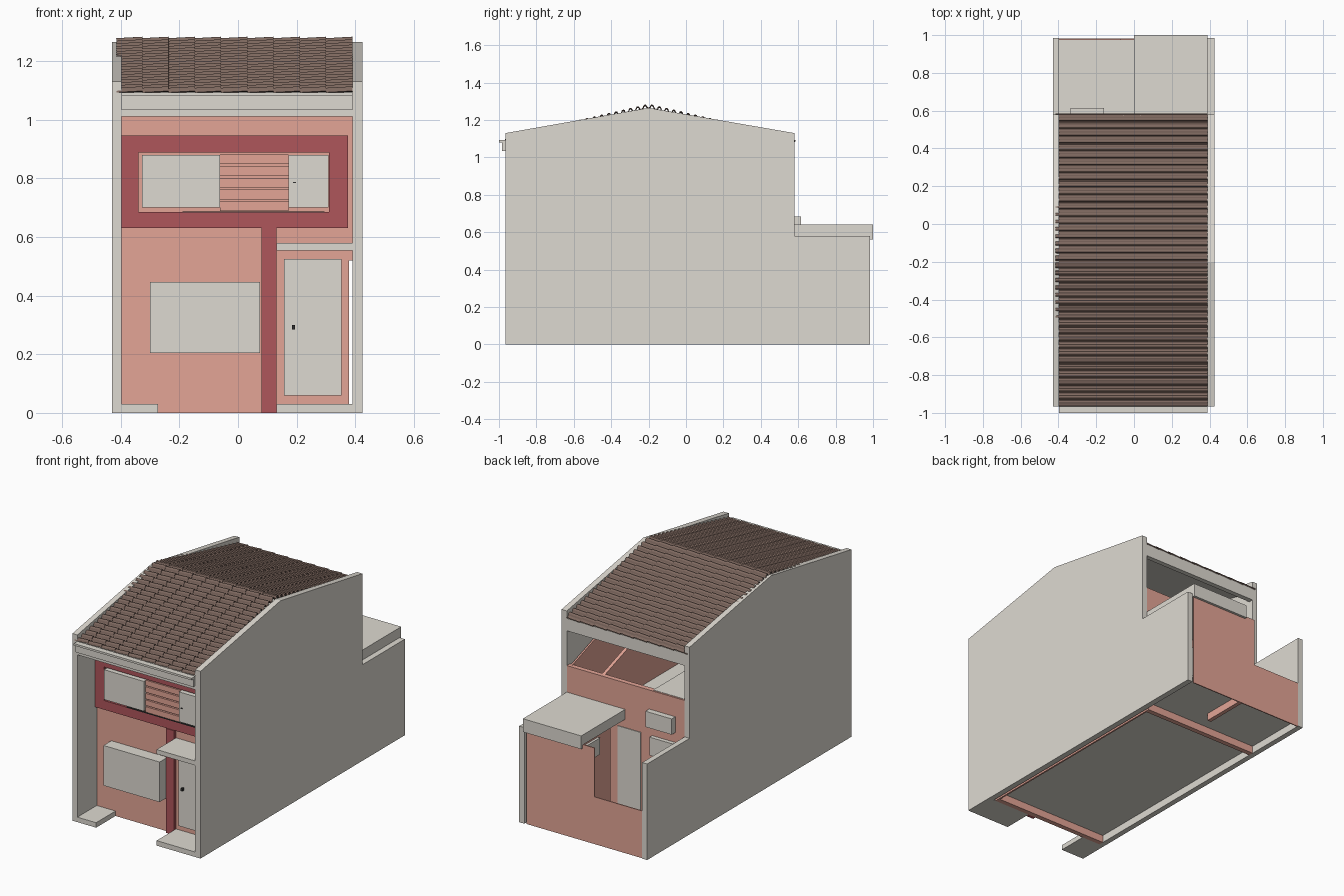
import bpy
import bmesh
import math

default_cube = bpy.data.objects.get("Cube")
if default_cube:
    bpy.data.objects.remove(default_cube, do_unlink=True)


def make_material(name, red, green, blue):
    material = bpy.data.materials.new(name)
    material.use_nodes = True
    colour = (red, green, blue, 1)
    material.diffuse_color = colour
    material.node_tree.nodes["Principled BSDF"].inputs["Base Color"].default_value = colour
    return material


plaster = make_material("pale_plaster", .73, .70, .64)
pink = make_material("pink_paint", .77, .375, .305)
crimson = make_material("crimson_paint", .43, .092, .105)
clay = make_material("brown_clay", .21, .14, .115)
iron = make_material("dark_iron", .03, .03, .03)

# Main planes of the house; INNER is the face beside the narrow left gap
LEFT, INNER, RIGHT = .39, .378, -.397
FRONT, FACADE, REAR, YARD_END = -.965, -.78, .58, .985
RIDGE = -.2


def add_object(name, bm, material):
    bmesh.ops.recalc_face_normals(bm, faces=bm.faces[:])
    mesh = bpy.data.meshes.new(name)
    bm.to_mesh(mesh)
    bm.free()
    mesh.materials.append(material)
    obj = bpy.data.objects.new(name, mesh)
    bpy.context.collection.objects.link(obj)
    return obj


def box(name, material, xs, ys, zs):
    bm = bmesh.new()
    bmesh.ops.create_cube(bm, size=1)
    for vert in bm.verts:
        for axis, (low, high) in enumerate((xs, ys, zs)):
            vert.co[axis] = low if vert.co[axis] < 0 else high
    return add_object(name, bm, material)


def slab_from_profile(name, material, profile, x_start, x_end):
    """Extrude a side profile of (y, z) points across x."""
    bm = bmesh.new()
    face = bm.faces.new([bm.verts.new((x_start, y, z)) for y, z in profile])
    moved = bmesh.ops.extrude_face_region(bm, geom=[face])["geom"]
    bm.faces.new([bm.verts.new((x_start, y, z)) for y, z in profile])
    for item in moved:
        if isinstance(item, bmesh.types.BMVert):
            item.co.x = x_end
    bmesh.ops.remove_doubles(bm, verts=bm.verts[:], dist=.0001)
    return add_object(name, bm, material)


def roof_height(y):
    return 1.27 - .23 * abs(y - RIDGE)


# Party walls on both sides
wall_profile = [(FRONT, 0), (YARD_END, 0), (YARD_END, .58), (REAR, .58),
                (REAR, 1.13), (RIDGE, 1.265), (FRONT, 1.13)]
slab_from_profile("left_party_wall", plaster, wall_profile, LEFT, .425)
slab_from_profile("right_party_wall", plaster, wall_profile, -.43, RIGHT)

# Floors and inner walls
box("ground_floor", plaster, (RIGHT, .37), (FACADE + .03, YARD_END - .01), (.045, .06))
box("upper_floor", plaster, (RIGHT, .37), (FACADE + .03, REAR - .03), (.57, .6))
box("bathroom_ceiling", plaster, (RIGHT, -.18), (.1, REAR - .01), (.77, .802))


def partition(base):
    return [(.56, base), (.56, .8), (.3, .89), (0, 1.05), (RIDGE, 1.18),
            (FACADE + .03, 1.06), (FACADE + .03, base)]


slab_from_profile("inner_partition", pink, partition(.6), .15, .17)
slab_from_profile("side_lining", pink, partition(0), .368, INNER)

# Street facade
box("lower_facade", pink, (RIGHT, INNER), (FACADE, FACADE + .03), (0, .52))
box("upper_facade", pink, (RIGHT, LEFT), (FACADE, FACADE + .03), (.52, 1.08))
panel_y = (FACADE - .015, FACADE)
box("panel_bottom", crimson, (RIGHT, .375), panel_y, (.63, .685))
box("panel_top", crimson, (RIGHT, .375), panel_y, (.888, .945))
box("panel_right", crimson, (RIGHT, -.34), panel_y, (.685, .888))
box("panel_left", crimson, (.31, .375), panel_y, (.685, .888))
box("facade_pillar", crimson, (.08, .132), (FACADE - .02, FACADE), (0, .63))

# Upper window with shutters and slats
box("wide_shutter", plaster, (-.328, -.062), (FACADE - .03, FACADE), (.70, .88))
box("narrow_shutter", plaster, (.173, .308), (FACADE - .03, FACADE), (.70, .88))
box("shutter_latch", iron, (.187, .197), (FACADE - .034, FACADE - .03), (.783, .788))
box("window_shadow_gap", iron, (-.19, .295), (FACADE - .018, FACADE), (.684, .687))
for index in range(5):
    z = .688 + index * .04
    box(f"window_slat_{index}", pink, (-.062, .173), (FACADE - .012, FACADE), (z, z + .033))

# Lower window, door, canopy and steps
box("window_box", plaster, (-.30, .075), (FACADE - .075, FACADE), (.205, .447))
box("front_door", plaster, (.157, .353), (FACADE - .012, FACADE), (.06, .525))
box("door_handle", iron, (.184, .195), (FACADE - .03, FACADE - .012), (.284, .3))
box("door_canopy", plaster, (.132, LEFT), (FRONT, FACADE), (.553, .58))
box("door_step", plaster, (.132, LEFT), (FRONT, FACADE), (0, .03))
box("side_step", plaster, (RIGHT, -.272), (FRONT, FACADE), (0, .03))

# Eaves beams and stepped front gutter
box("front_beam", plaster, (RIGHT, LEFT), (FRONT, FRONT + .03), (1.01, 1.085))
box("rear_beam", plaster, (RIGHT, LEFT), (REAR - .03, REAR), (1.01, 1.085))
box("gutter_step", plaster, (RIGHT, LEFT), (-.983, FRONT), (1.033, 1.08))
box("gutter_lip", plaster, (RIGHT, LEFT), (-1, FRONT), (1.08, 1.092))

# Roof deck beneath the tiles
ends = (FRONT, RIDGE, REAR)
deck = [(y, roof_height(y) - .014) for y in ends]
deck += [(y, roof_height(y) - .03) for y in reversed(ends)]
slab_from_profile("roof_deck", plaster, deck, RIGHT, LEFT)


# Overlapping columns of corrugated clay tiles, each stepping down to the left
def tile_columns():
    bm = bmesh.new()
    rows, samples, columns = 40, 12, 9
    x_start = -.415
    width = (LEFT - x_start) / columns
    count = rows * samples
    for column in range(columns):
        x_low = x_start + column * width
        strip = []
        for index in range(count + 1):
            y = FRONT + (REAR + .004 - FRONT) * index / count
            wave = math.sin(math.tau * index / samples)
            rise = .012 * math.sqrt(wave) if wave > 0 else .007 * wave
            z = roof_height(y) + rise
            strip.append((bm.verts.new((x_low, y, z - .002)),
                          bm.verts.new((x_low + width, y, z + .003))))
        for (a, b), (c, d) in zip(strip, strip[1:]):
            bm.faces.new((a, b, d, c))
    tiles = add_object("roof_tiles", bm, clay)
    shell = tiles.modifiers.new("tile_thickness", "SOLIDIFY")
    shell.thickness = .004
    shell.offset = 0


tile_columns()

# Rear wall of the house
box("rear_wall", pink, (RIGHT, INNER), (REAR - .03, REAR), (0, .52))
box("rear_upper_wall", pink, (RIGHT, LEFT), (REAR - .03, REAR), (.52, .8))
box("rear_door", plaster, (-.105, .05), (REAR, REAR + .004), (.06, .53))
box("rear_upper_window", plaster, (-.335, -.16), (REAR, REAR + .035), (.59, .685))
box("rear_lower_window", plaster, (-.335, -.18), (REAR, REAR + .025), (.42, .53))

# Yard walls and the small back room
yard_y = (YARD_END - .01, YARD_END - .004)
box("yard_low_wall", pink, (RIGHT, -.075), yard_y, (0, .285))
box("yard_tall_wall", pink, (-.075, INNER), yard_y, (0, .58))
box("back_room_wall", pink, (.015, .04), (.70, YARD_END - .01), (0, .58))
box("back_room_window", plaster, (0, .015), (.82, .95), (.46, .56))
box("back_room_roof", plaster, (0, LEFT), (REAR, 1), (.58, .64))
box("back_room_drip_edge", plaster, (0, LEFT), (YARD_END, 1), (.56, .58))
